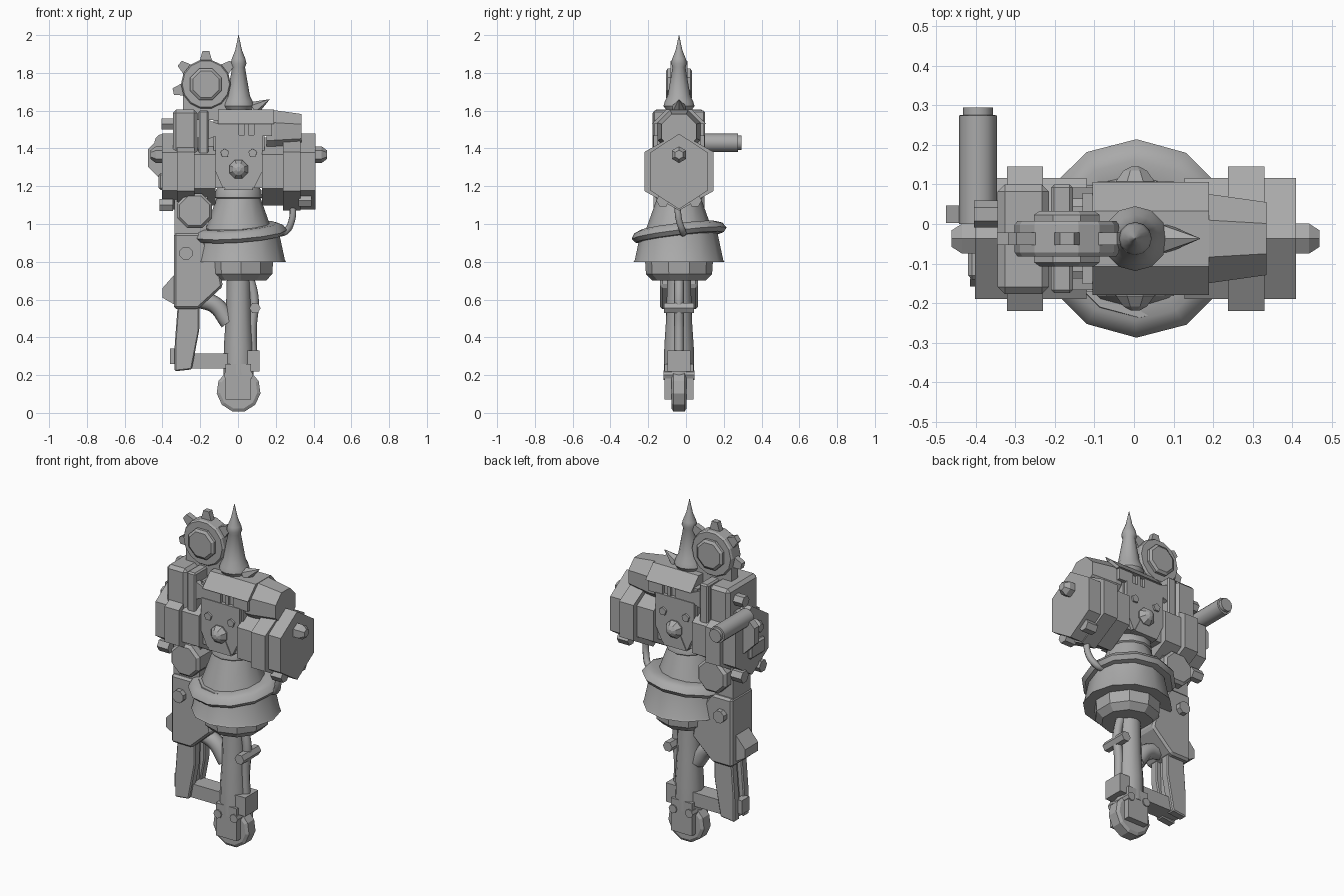
import bpy, bmesh
from math import pi, sin, cos
from mathutils import Vector, Matrix

cube = bpy.data.objects.get("Cube")
if cube:
    bpy.data.objects.remove(cube)

metal = bpy.data.materials.new("plain_grey")
metal.use_nodes = True
metal.diffuse_color = (0.4, 0.4, 0.4, 1)
metal.node_tree.nodes["Principled BSDF"].inputs["Base Color"].default_value = (0.4, 0.4, 0.4, 1)
CY = -0.037  # middle plane of the body


def finish(name, bm, bevel=0, smooth=0):
    bmesh.ops.recalc_face_normals(bm, faces=bm.faces)
    if bevel:
        bmesh.ops.bevel(bm, geom=bm.edges[:], offset=bevel, segments=1, affect='EDGES')
    me = bpy.data.meshes.new(name)
    bm.to_mesh(me)
    bm.free()
    me.materials.append(metal)
    ob = bpy.data.objects.new(name, me)
    bpy.context.collection.objects.link(ob)
    if smooth:
        bpy.ops.object.select_all(action='DESELECT')
        ob.select_set(True)
        bpy.context.view_layer.objects.active = ob
        bpy.ops.object.shade_smooth_by_angle(angle=smooth)
    return ob


def box(name, x, y, z, bevel=0):
    bm = bmesh.new()
    bmesh.ops.create_cube(bm, size=1)
    for v in bm.verts:
        v.co = Vector([(a + b) / 2 + c * (b - a) for (a, b), c in zip((x, y, z), v.co)])
    return finish(name, bm, bevel)


def plate(name, pts, y0, y1, bevel=0):
    """Outline in x and z, extruded along y."""
    bm = bmesh.new()
    a = [bm.verts.new((x, y0, z)) for x, z in pts]
    b = [bm.verts.new((x, y1, z)) for x, z in pts]
    bm.faces.new(a)
    bm.faces.new(b)
    n = len(a)
    for i in range(n):
        j = (i + 1) % n
        bm.faces.new((a[i], a[j], b[j], b[i]))
    return finish(name, bm, bevel)


def turned(name, loc, profile, axis='Z', sides=12, turn=0, smooth=0, shape=None):
    """Rings of (radius, position) about an axis through loc."""
    bm = bmesh.new()
    rings = []
    for r, t in profile:
        ring = []
        for i in range(sides):
            a = 2 * pi * i / sides + turn
            c, s = r * cos(a), r * sin(a)
            p = {'X': (t, c, s), 'Y': (c, t, s), 'Z': (c, s, t)}[axis]
            ring.append(bm.verts.new(p))
        rings.append(ring)
    for p, q in zip(rings, rings[1:]):
        for i in range(sides):
            j = (i + 1) % sides
            bm.faces.new((p[i], p[j], q[j], q[i]))
    bm.faces.new(rings[0])
    bm.faces.new(rings[-1])
    if shape:
        bm.transform(shape)
    bm.transform(Matrix.Translation(loc))
    return finish(name, bm, 0, smooth)


def tube(name, pts, radius):
    cu = bpy.data.curves.new(name, 'CURVE')
    cu.dimensions = '3D'
    cu.bevel_depth, cu.bevel_resolution, cu.use_fill_caps = radius, 2, True
    sp = cu.splines.new('BEZIER')
    sp.bezier_points.add(len(pts) - 1)
    for b, p in zip(sp.bezier_points, pts):
        b.co = p
        b.handle_left_type = b.handle_right_type = 'AUTO'
    cu.materials.append(metal)
    ob = bpy.data.objects.new(name, cu)
    bpy.context.collection.objects.link(ob)


# Wheel, fork and central leg
turned("wheel", (0.003, CY, 0.12), [(0.1, -0.04), (0.117, -0.03), (0.117, 0.03), (0.1, 0.04)], 'Y', 11, pi / 2)
for s, side in ((-1, "front"), (1, "back")):
    y = CY + s * 0.058
    box(side + "_fork", (-0.065, 0.07), (y - 0.018, y + 0.018), (0.07, 0.26))
    for x in (-0.05, 0.055):
        turned(side + "_fork_bolt", (x, y, 0.2), [(0.025, -0.025), (0.025, 0.025)], 'Y', 8)
turned("leg", (0.003, CY, 0), [(0.08, 0.2), (0.078, 0.35), (0.068, 0.5), (0.062, 0.72)], sides=12, smooth=0.6)
tube("leg_rail", [(0.06, CY, 0.72), (0.085, CY, 0.6), (0.075, CY, 0.45), (0.08, CY, 0.25)], 0.025)
box("leg_side_panel", (0.05, 0.115), (CY - 0.06, CY + 0.06), (0.22, 0.33))
turned("leg_cross_pin", (0.09, CY, 0.555), [(0.03, -0.08), (0.03, 0.08)], 'Y', 6)

# Skirt, slanted ring and collar
turned("skirt_base", (0.015, CY, 0), [(0.14, 0.7), (0.175, 0.735), (0.18, 0.81)], sides=10, turn=pi / 2)
turned("lower_skirt", (0.014, CY, 0), [(0.24, 0.8), (0.234, 0.81), (0.2, 0.97)], sides=12, smooth=0.6)
turned("upper_skirt", (0.003, CY, 0), [(0.19, 0.93), (0.165, 1.0), (0.115, 1.14)], sides=12, smooth=0.6)
slant = Matrix.Rotation(0.12, 4, 'X') @ Matrix.Rotation(-0.07, 4, 'Y')
turned("slanted_ring", (0.006, CY, 0.955), [(0.2, -0.03), (0.235, -0.026), (0.253, -0.004), (0.235, 0.024),
       (0.205, 0.036), (0.17, 0.036)], sides=12, smooth=0.7, shape=slant)
turned("collar", (0.003, CY, 0), [(0.1, 1.12), (0.125, 1.14), (0.12, 1.18), (0.095, 1.21)], sides=12, smooth=0.7)

# Torso with the same face on the front and the back
box("torso", (-0.13, 0.14), (CY - 0.115, CY + 0.115), (1.19, 1.55))
for s, side in ((-1, "front"), (1, "back")):
    y = CY + s * 0.12
    plate(side + "_chest", [(-0.12, 1.47), (0.13, 1.47), (0.13, 1.28), (0.085, 1.19), (-0.08, 1.19), (-0.12, 1.28)],
          y - 0.015, y + 0.015)
    plate(side + "_chin", [(-0.03, 1.27), (0.036, 1.27), (0.08, 1.18), (-0.074, 1.18)], y - 0.02, y + 0.02)
    turned(side + "_nose", (0.003, y, 1.29), [(0.048, s * 0), (0.053, s * 0.025), (0.032, s * 0.052), (0.012, s * 0.062)],
           'Y', 8, pi / 8)
    for x in (-0.07, 0.078):
        turned(side + "_chest_bolt", (x, y, 1.375), [(0.026, 0), (0.024, s * 0.025)], 'Y', 5, pi / 2)
    # Slotted band under the brow
    for x0, x1 in ((-0.105, 0.005), (0.035, 0.055), (0.085, 0.18)):
        box(side + "_visor_post", (x0, x1), (y - 0.011, y + 0.011), (1.465, 1.535))
bm = bmesh.new()
bmesh.ops.create_cube(bm, size=1)
for v in bm.verts:
    d = 0.07 if v.co.z > 0 else 0.143
    v.co = Vector((0.042 + v.co.x * 0.295, CY + d * (1 if v.co.y > 0 else -1), 1.605 if v.co.z > 0 else 1.53))
finish("sloped_roof", bm)

# Spiked hat and side horn
turned("hat", (0.003, CY, 0), [(0.06, 1.59), (0.082, 1.625), (0.075, 1.65), (0.06, 1.68), (0.034, 1.83), (0.042, 1.85),
       (0.036, 1.875), (0.018, 1.92), (0.001, 2.0)], sides=12, smooth=0.6)
turned("horn", (0.08, CY, 1.61), [(0.04, 0), (0.001, 0.1)], 'Z', 6, shape=Matrix.Rotation(1.05, 4, 'Y'))

# Toothed wheel with hub and mount
gear = (-0.17, CY, 1.74)
turned("gear_disc", gear, [(0.125, -0.045), (0.132, -0.035), (0.132, 0.035), (0.125, 0.045)], 'Y', 14)
turned("gear_hub", gear, [(0.075, -0.07), (0.09, -0.06), (0.09, 0.06), (0.075, 0.07)], 'Y', 8, pi / 8)
for i in range(7):
    a = pi / 2 + i * 2 * pi / 7
    pts = [(gear[0] + r * cos(a + d), gear[2] + r * sin(a + d))
           for r, d in ((0.12, -0.3), (0.178, -0.1), (0.178, 0.1), (0.12, 0.3))]
    plate("gear_tooth", pts, CY - 0.016, CY + 0.016)
plate("gear_mount", [(-0.29, 1.55), (-0.05, 1.55), (-0.05, 1.74), (-0.29, 1.74)], CY - 0.03, CY + 0.03)

# Six-sided shoulder drums, point upward, alike on both sides
for s, side in ((1, "left"), (-1, "right")):
    c = (0.008 if s > 0 else 0, CY, 1.278)
    for part, half_y, half_z, x0, x1 in (("inner_drum", 0.153, 0.18, 0.12, 0.24), ("drum_band", 0.183, 0.207, 0.23, 0.322),
                                         ("outer_drum", 0.153, 0.2, 0.31, 0.402)):
        squash = Matrix.Diagonal((1, half_y / (half_z * cos(pi / 6)), 1, 1))
        turned(side + "_" + part, c, [(half_z, s * x0), (half_z, s * x1)], 'X', 6, pi / 2, shape=squash)
    turned(side + "_end_bolt", (c[0], CY, 1.367), [(0.044, s * 0.38), (0.044, s * 0.435), (0.024, s * 0.462)], 'X', 6, pi / 2)
    for y in (CY - 0.085, CY + 0.085):
        turned(side + "_low_bolt", (0.355 if s > 0 else -0.38, y, 1.125 if s > 0 else 1.1),
               [(0.036, -0.035), (0.036, 0.035)], 'X', 6)

# Left upper shoulder drum and hanging hose
turned("left_upper_drum", (0, CY, 1.49), [(0.122, 0.15), (0.122, 0.19), (0.1, 0.335)], 'X', 8, pi / 8)
tube("hose", [(0.29, CY - 0.01, 1.12), (0.285, CY, 1.02), (0.25, CY + 0.02, 0.96), (0.19, CY + 0.02, 0.95)], 0.018)

# Right shoulder slabs
box("right_shoulder_slab", (-0.345, -0.215), (-0.177, 0.1), (1.24, 1.605), 0.018)
box("right_inner_slab", (-0.21, -0.155), (-0.175, 0.1), (1.24, 1.6), 0.008)
box("neck_block", (-0.16, -0.1), (-0.12, 0.045), (1.4, 1.54))
for s in (-1, 1):
    y = CY + s * 0.115
    plate("neck_wedge", [(-0.155, 1.55), (-0.105, 1.53), (-0.105, 1.47), (-0.155, 1.45)], y - 0.015, y + 0.015)

# Side disc, barrel and bolts on the right shoulder
turned("side_disc", (-0.36, 0.025, 1.35), [(0.125, -0.022), (0.125, 0.022)], 'Y', 8, pi / 8)
turned("barrel", (-0.395, 0, 1.43), [(0.048, 0), (0.048, 0.275), (0.038, 0.276), (0.038, 0.295)], 'Y', 12, smooth=0.6)
turned("upper_bolt", (-0.37, 0.025, 1.53), [(0.034, -0.035), (0.034, 0.06)], 'X', 6)
box("side_bracket", (-0.42, -0.33), (-0.14, 0.0), (1.18, 1.27), 0.01)

# Right hanging arm
turned("arm_joint", (-0.23, CY, 1.07), [(0.085, -0.135), (0.1, -0.12), (0.1, 0.12), (0.085, 0.135)], 'Y', 8, pi / 8)
plate("arm_upper", [(-0.335, 1.2), (-0.16, 1.2), (-0.17, 0.9), (-0.335, 0.9)], CY - 0.08, CY + 0.08)
plate("arm_casing", [(-0.34, 0.95), (-0.2, 0.95), (-0.1, 0.78), (-0.08, 0.67), (-0.21, 0.55), (-0.34, 0.55)],
      CY - 0.1, CY + 0.1, 0.012)
turned("arm_pin", (-0.275, CY, 0.845), [(0.037, -0.13), (0.037, 0.13)], 'Y', 8, pi / 8)
plate("arm_bump", [(-0.33, 0.74), (-0.4, 0.66), (-0.4, 0.61), (-0.33, 0.57)], CY - 0.06, CY + 0.06)
tube("arm_strut", [(-0.2, CY, 0.6), (-0.12, CY, 0.57), (-0.05, CY, 0.48)], 0.045)

# Blade and link bar to the leg
for s in (-1, 1):
    y = CY + s * 0.045
    plate("blade", [(-0.32, 0.56), (-0.205, 0.56), (-0.205, 0.44), (-0.245, 0.23), (-0.335, 0.22), (-0.335, 0.36)],
          y - 0.025, y + 0.025, 0.006)
plate("blade_core", [(-0.29, 0.55), (-0.23, 0.55), (-0.24, 0.3), (-0.31, 0.3)], CY - 0.03, CY + 0.03)
box("blade_foot", (-0.36, -0.32), (CY - 0.035, CY + 0.035), (0.26, 0.34))
box("link_bar", (-0.33, 0.0), (CY - 0.05, CY + 0.05), (0.235, 0.315))
